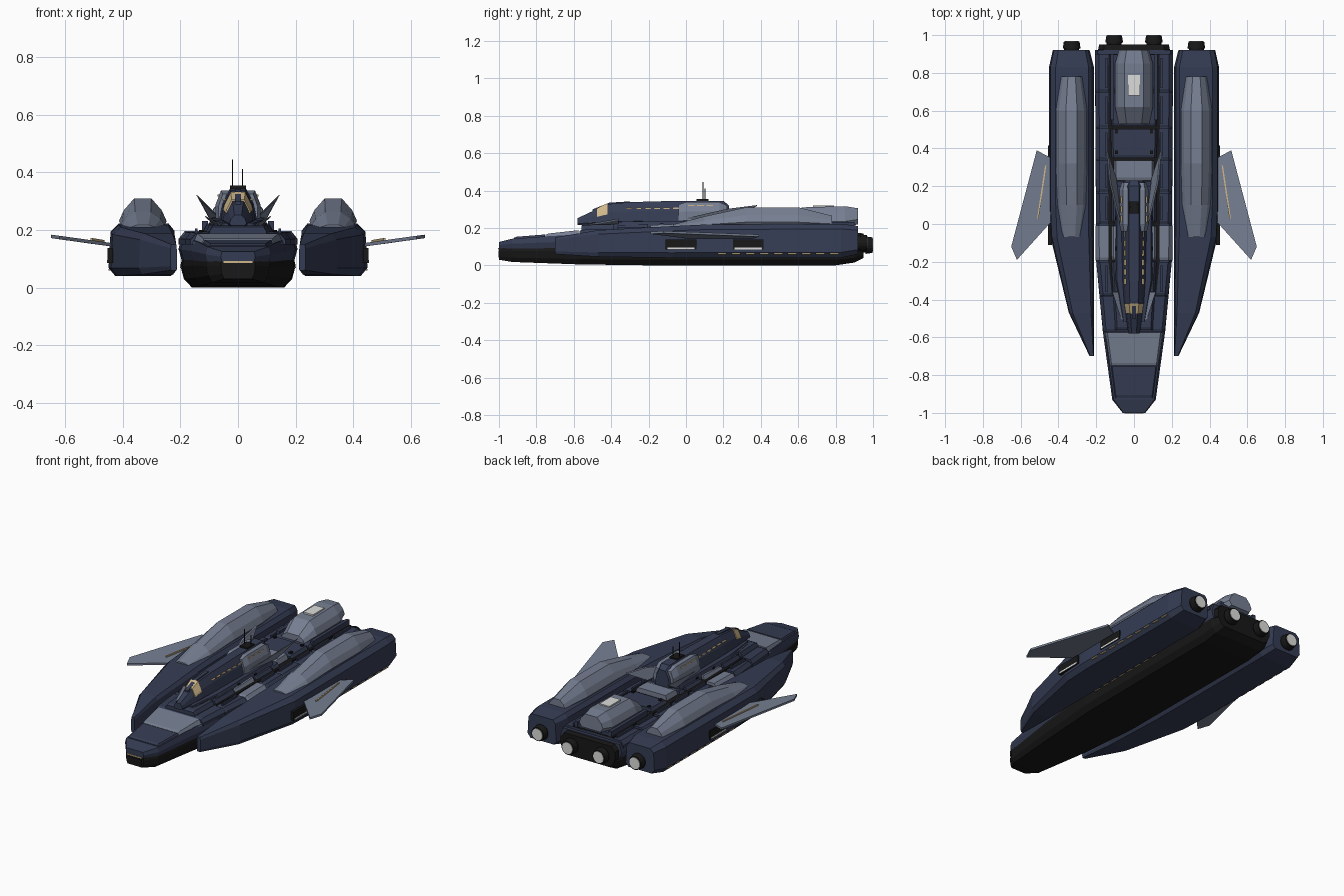
import bpy, bmesh
from mathutils import Vector

cube = bpy.data.objects.get("Cube")
if cube:
    bpy.data.objects.remove(cube, do_unlink=True)


def material(name, rgb):
    m = bpy.data.materials.new(name)
    m.use_nodes = True
    m.diffuse_color = (*rgb, 1)
    m.node_tree.nodes["Principled BSDF"].inputs["Base Color"].default_value = (*rgb, 1)
    return m


NAVY = material("navy_hull", (.036, .046, .088))
GREY = material("blue_grey_plate", (.18, .21, .285))
BLACK = material("black_metal", (.009, .009, .009))
GOLD = material("warm_window", (.62, .47, .25))
WHITE = material("pale_light", (.72, .72, .70))


def finish(name, bm, mat):
    bmesh.ops.recalc_face_normals(bm, faces=bm.faces)
    me = bpy.data.meshes.new(name)
    bm.to_mesh(me)
    bm.free()
    me.materials.append(mat)
    ob = bpy.data.objects.new(name, me)
    bpy.context.collection.objects.link(ob)
    return ob


def skin(bm, rings):
    """Bridge rings of points and cap both ends."""
    vs = [[bm.verts.new(p) for p in r] for r in rings]
    n = len(vs[0])
    for a, b in zip(vs, vs[1:]):
        for i in range(n):
            j = (i + 1) % n
            bm.faces.new((a[i], a[j], b[j], b[i]))
    bm.faces.new(vs[0][::-1])
    bm.faces.new(vs[-1])


def build(name, mat, solids, mirror=False):
    for side, prefix in ((1, "left_"), (-1, "right_")) if mirror else ((1, ""),):
        bm = bmesh.new()
        for rings in solids:
            skin(bm, [[Vector((p[0] * side, p[1], p[2])) for p in r] for r in rings])
        finish(prefix + name, bm, mat)


def rings(profile, stations):
    """Stations are y, x0, x1, z0, z1; the profile runs 0..1 across each."""
    return [[(x0 + u * (x1 - x0), y, z0 + v * (z1 - z0)) for u, v in profile]
            for y, x0, x1, z0, z1 in stations]


def centred(profile, stations):
    return rings(profile, [(y, -w, w, z0, z1) for y, w, z0, z1 in stations])


RECT = [(0, 0), (1, 0), (1, 1), (0, 1)]


def box(x0, x1, y0, y1, z0, z1):
    return rings(RECT, [(y0, x0, x1, z0, z1), (y1, x0, x1, z0, z1)])


def slab(points, thick):
    return [points, [Vector(p) - Vector(thick) for p in points]]


def sym(half):
    """Close a half profile, given from bottom centre outwards and up."""
    return [(.5 + u / 2, v) for u, v in half] + [(.5 - u / 2, v) for u, v in half[::-1]]


def half_width(y):
    pts = [(-1, .06), (-.93, .115), (-.75, .14), (-.57, .165), (-.2, .2), (1, .207)]
    for (a, wa), (b, wb) in zip(pts, pts[1:]):
        if y <= b:
            return wa + (wb - wa) * (y - a) / (b - a)


# Main hull: dark keel below, navy body above
KEEL = sym([(.8, 0), (.94, .3), (1, .75), (.97, 1)])
build("keel", BLACK, [centred(KEEL, [
    (-1, .06, .03, .09), (-.93, .11, .018, .095), (-.57, .16, .005, .1),
    (-.2, .195, 0, .1), (.8, .2, 0, .1), (.9, .2, .015, .1), (.95, .18, .04, .1)])])
BODY = sym([(.94, 0), (1, .5), (.93, 1)])
build("hull", NAVY, [centred(BODY, [
    (-1, .06, .09, .125), (-.93, .115, .09, .142), (-.75, .14, .09, .155),
    (-.57, .165, .09, .165), (-.2, .2, .09, .175), (.92, .207, .09, .18)])])
build("nose_slot", BLACK, [box(-.045, .045, -1.003, -.99, .042, .078)])
build("nose_window", GOLD, [box(-.05, .05, -1.004, -.99, .086, .092)])

# Deck plates in steps, with dark gaps between them
PLATE = sym([(1, 0), (1, .45), (.9, 1)])


def plate(y0, y1, k, z0, za, zb):
    return centred(PLATE, [(y0, half_width(y0) * k, z0, za - .006),
                           (y0 + .015, half_width(y0) * k, z0, za),
                           (y1, half_width(y1) * k, z0, zb)])


build("bow_plate", NAVY, [plate(-.92, -.755, .92, .12, .153, .165)])
build("bow_grey_plate", GREY, [plate(-.75, -.575, .95, .13, .17, .188)])
navy_rows = [(-.57, -.385), (-.38, -.2), (0, .165), (.17, .335),
             (.34, .505), (.51, .695), (.7, .9)]
build("deck_plates", NAVY, [plate(a, b, 1, .15, .19, .193) for a, b in navy_rows])
build("deck_grey_plate", GREY, [plate(-.193, -.007, 1.02, .15, .193, .197)])
build("deck_gap", BLACK, [centred(RECT, [(-.55, .1, .15, .186), (-.2, .135, .15, .2),
                                         (.9, .135, .15, .2)])])
upper = [p for p in navy_rows if p[0] != .17]
build("upper_plates", NAVY, [plate(a + .01, b - .002, .6, .18, .216, .22) for a, b in upper])
build("upper_grey_plates", GREY, [plate(-.19, -.01, .6, .18, .216, .222),
                                  plate(.23, .335, .52, .18, .228, .23)])
build("upper_mid_plate", NAVY, [plate(.175, .228, .6, .18, .216, .22)])
build("side_rail", NAVY, [box(.14, .15, a + .02, b - .02, .18, .205)
                          for a, b in navy_rows[1:]], True)
build("deck_vents", BLACK, [box(.085, .1, y, y + .02, .21, .226)
                            for y in (-.14, .02, .37, .48)], True)

# Long tower with window bands
TOWER = sym([(.75, 0), (1, .2), (.82, .62), (.42, 1)])
build("tower", NAVY, [centred(TOWER, [
    (-.58, .03, .215, .252), (-.42, .052, .21, .327), (-.3, .06, .21, .338),
    (-.05, .066, .21, .345), (.2, .066, .21, .345), (.23, .05, .21, .32)])])
BAND = sym([(.93, .5), (.85, .62), (.46, 1)])
build("bridge_window", GOLD, [centred(BAND, [(-.475, .047, .213, .306),
                                             (-.42, .056, .213, .332)])])
build("bridge_spine", NAVY, [centred(RECT, [(-.5, .011, .25, .299), (-.41, .011, .3, .335),
                                            (-.3, .011, .3, .342)])])
build("tower_windows", GOLD, [box(.042, .053, -.32 + i * .05, -.288 + i * .05, .302, .308)
                              for i in range(6)], True)
build("tower_skirt", NAVY, [centred(PLATE, [(-.52, .06, .19, .225), (-.3, .1, .19, .235),
                                            (.2, .1, .19, .24)])])
build("tower_grey_block", GREY, [rings([(0, 0), (1, 0), (1, .5), (.6, 1), (0, 1)], [
    (-.04, .03, .068, .24, .325), (0, .03, .078, .24, .338),
    (.18, .03, .078, .24, .338), (.22, .03, .065, .24, .32)])], True)
build("block_windows", GOLD, [box(.062, .071, y, y + .035, .317, .323)
                              for y in (.01, .06, .11)], True)
build("antenna_base", BLACK, [box(-.027, .027, .055, .12, .335, .355)])
build("antennas", BLACK, [box(-.021, -.017, .088, .093, .35, .445),
                          box(.014, .018, .1, .105, .35, .412)])

# Slanted grey fins beside the tower
build("rear_fin", GREY, [slab([(.07, -.03, .245), (.1, .24, .24), (.145, .38, .322),
                               (.13, .22, .302)], (.008, 0, .004))], True)
build("front_fin", GREY, [slab([(.045, -.53, .215), (.085, -.36, .225), (.115, -.36, .25),
                                (.07, -.5, .225)], (.004, 0, .008))], True)

# Rear dome
DOME = sym([(.8, 0), (1, .3), (.85, .65), (.5, 1)])
build("rear_dome", GREY, [centred(DOME, [
    (.53, .08, .2, .25), (.62, .1, .2, .31), (.85, .1, .2, .316), (.92, .08, .22, .305)])])
build("dome_light", WHITE, [box(-.033, .033, .68, .79, .31, .321)])
build("dome_rail", NAVY, [box(.105, .125, .55, .9, .2, .232)], True)

# Side pods with grey canopies
POD = [(.1, 0), (.9, 0), (1, .16), (.97, .85), (.85, 1), (.12, 1), (.04, .87), (0, .14)]
build("pod", NAVY, [rings(POD, [
    (-.7, .212, .235, .06, .15), (-.47, .212, .345, .046, .188), (-.07, .212, .442, .04, .21),
    (.1, .212, .45, .04, .218), (.83, .212, .45, .04, .222), (.92, .235, .43, .06, .21)])], True)
CANOPY = sym([(.75, 0), (1, .28), (.8, .62), (.36, 1)])
build("pod_canopy", GREY, [rings(CANOPY, [
    (-.07, .28, .38, .2, .218), (.1, .255, .405, .2, .262), (.32, .248, .414, .2, .31),
    (.6, .248, .414, .2, .31), (.78, .275, .385, .205, .265)])], True)
build("pod_lights", GOLD, [box(.44, .4505, .17 + i * .075, .215 + i * .075, .059, .065)
                           for i in range(9)], True)
build("keel_lights", GOLD, [box(.18, .201, -.1 + i * .07, -.06 + i * .07, .068, .072)
                            for i in range(8)], True)

# Hangar bays on the pod sides
bays = (-.11, .25)
build("bay", BLACK, [box(.435, .454, y, y + .165, .085, .138) for y in bays], True)
build("bay_light", WHITE, [box(.45, .456, y + .01, y + .155, .086, .096) for y in bays], True)

# Swept wings
build("wing", GREY, [slab([(.44, .01, .155), (.62, -.19, .18), (.65, -.12, .184),
                           (.515, .39, .165), (.44, .35, .155)], (0, 0, .012))], True)
build("wing_light", GOLD, [slab([(.505, .03, .172), (.513, .03, .172), (.471, .31, .165),
                                 (.464, .31, .165)], (0, 0, .008))], True)

# Rear housing and engines
build("engine_housing", BLACK, [centred(sym([(.85, 0), (1, .3), (1, .75), (.85, 1)]), [
    (.88, .195, .05, .18), (.95, .185, .06, .17)])])


def tube(name, mat, x, z, radius, y0, y1, flare):
    bm = bmesh.new()
    bmesh.ops.create_cone(bm, cap_ends=True, segments=16, radius1=radius,
                          radius2=radius * flare, depth=y1 - y0)
    for v in bm.verts:
        v.co = (v.co.x + x, v.co.z + (y0 + y1) / 2, v.co.y + z)
    finish(name, bm, mat)


for label, x, y, z in (("inner", .105, .94, .108), ("outer", .33, .91, .12)):
    for side, prefix in ((1, "left_"), (-1, "right_")):
        tube(prefix + label + "_engine", BLACK, x * side, z, .038, y, y + .03, 1.1)
        tube(prefix + label + "_nozzle", BLACK, x * side, z, .047, y + .02, y + .057, .88)
        tube(prefix + label + "_glow", WHITE, x * side, z, .035, y + .05, y + .06, 1)
